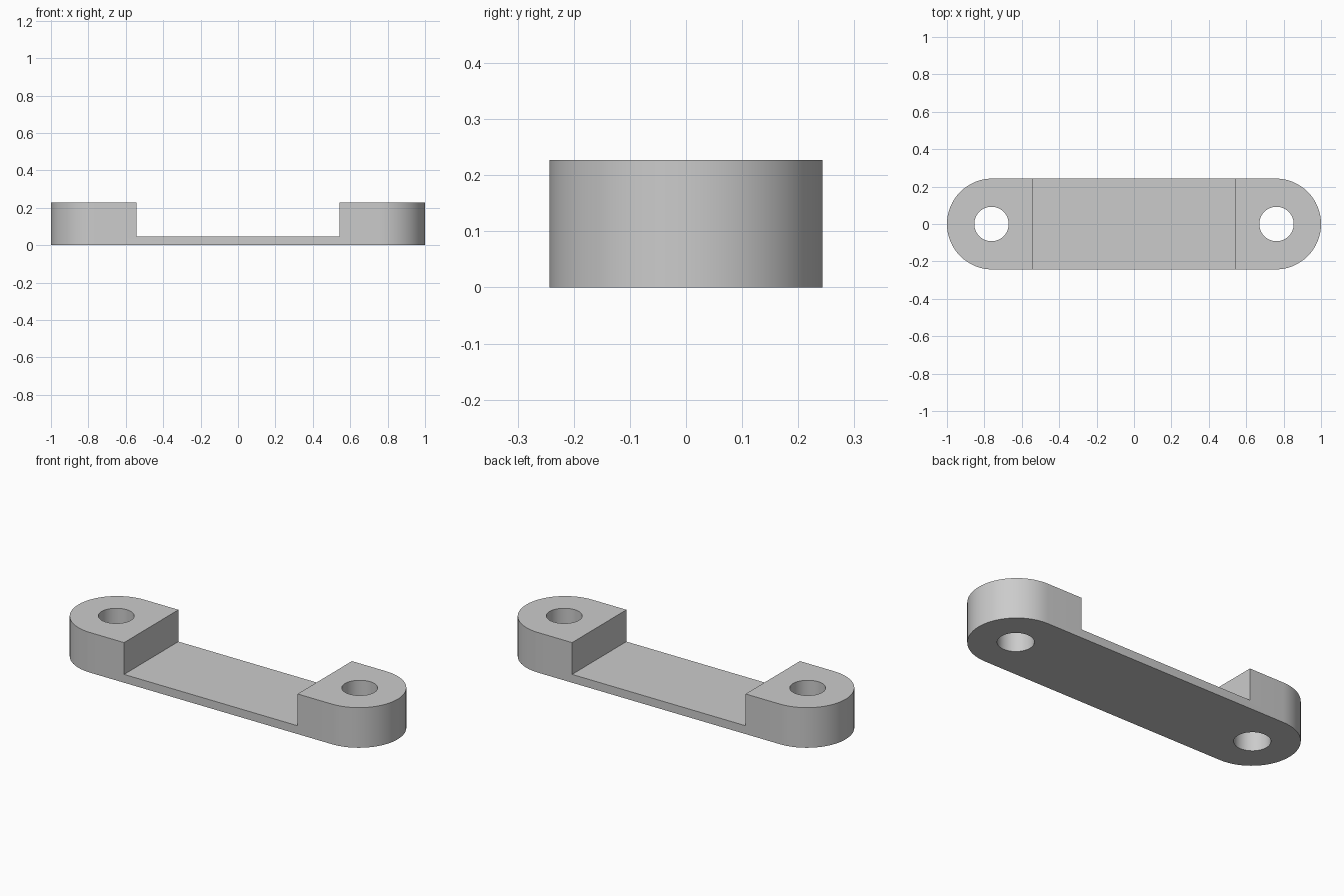
import bpy, bmesh, math

if "Cube" in bpy.data.objects:
    bpy.data.objects.remove(bpy.data.objects["Cube"])

HALF_WIDTH = 0.243
HEIGHT = 0.227
WEB_HEIGHT = 0.047
STEP_X = 0.543
END_X = 1 - HALF_WIDTH
HOLE_X = 0.762
HOLE_RADIUS = 0.092
ARC_STEPS = 32

grey = bpy.data.materials.new("plain grey")
grey.use_nodes = True
colour = (0.6, 0.6, 0.6, 1)
grey.diffuse_color = colour
grey.node_tree.nodes["Principled BSDF"].inputs["Base Color"].default_value = colour


def prism(name, outline, height):
    """Extrude a flat outline up from the ground."""
    bm = bmesh.new()
    base = bm.faces.new([bm.verts.new((x, y, 0)) for x, y in outline])
    top = bmesh.ops.extrude_face_region(bm, geom=[base])["geom"]
    bmesh.ops.translate(bm, vec=(0, 0, height),
                        verts=[g for g in top if isinstance(g, bmesh.types.BMVert)])
    bmesh.ops.recalc_face_normals(bm, faces=bm.faces)
    mesh = bpy.data.meshes.new(name)
    bm.to_mesh(mesh)
    bm.free()
    obj = bpy.data.objects.new(name, mesh)
    bpy.context.collection.objects.link(obj)
    return obj


def arc(cx, radius, start, sweep, steps):
    return [(cx + radius * math.cos(start + sweep * i / steps),
             radius * math.sin(start + sweep * i / steps)) for i in range(steps + 1)]


def cut(target, cutter):
    """Subtract the cutter from the target, then discard it."""
    cutter.hide_render = True
    mod = target.modifiers.new("cut", "BOOLEAN")
    mod.operation = "DIFFERENCE"
    mod.solver = "EXACT"
    mod.object = cutter
    bpy.context.view_layer.objects.active = target
    bpy.ops.object.modifier_apply(modifier=mod.name)
    bpy.data.objects.remove(cutter)


# Round-ended bar
outline = (arc(END_X, HALF_WIDTH, -math.pi / 2, math.pi, ARC_STEPS)
           + arc(-END_X, HALF_WIDTH, math.pi / 2, math.pi, ARC_STEPS))
bar = prism("mounting_bar", outline, HEIGHT)

# Recess between the two raised ends
recess = prism("recess_cutter", [(-STEP_X, -1), (STEP_X, -1), (STEP_X, 1), (-STEP_X, 1)], 1)
recess.location.z = WEB_HEIGHT
bpy.context.view_layer.update()
cut(bar, recess)

# Bolt hole through each end
for side in (-1, 1):
    circle = arc(side * HOLE_X, HOLE_RADIUS, 0, 2 * math.pi, 48)[:-1]
    hole = prism("hole_cutter", circle, 1)
    hole.location.z = -0.5
    bpy.context.view_layer.update()
    cut(bar, hole)

bar.data.materials.clear()
bar.data.materials.append(grey)
bpy.ops.object.select_all(action="DESELECT")
bar.select_set(True)
bpy.context.view_layer.objects.active = bar
bpy.ops.object.shade_smooth_by_angle(angle=math.radians(30))
